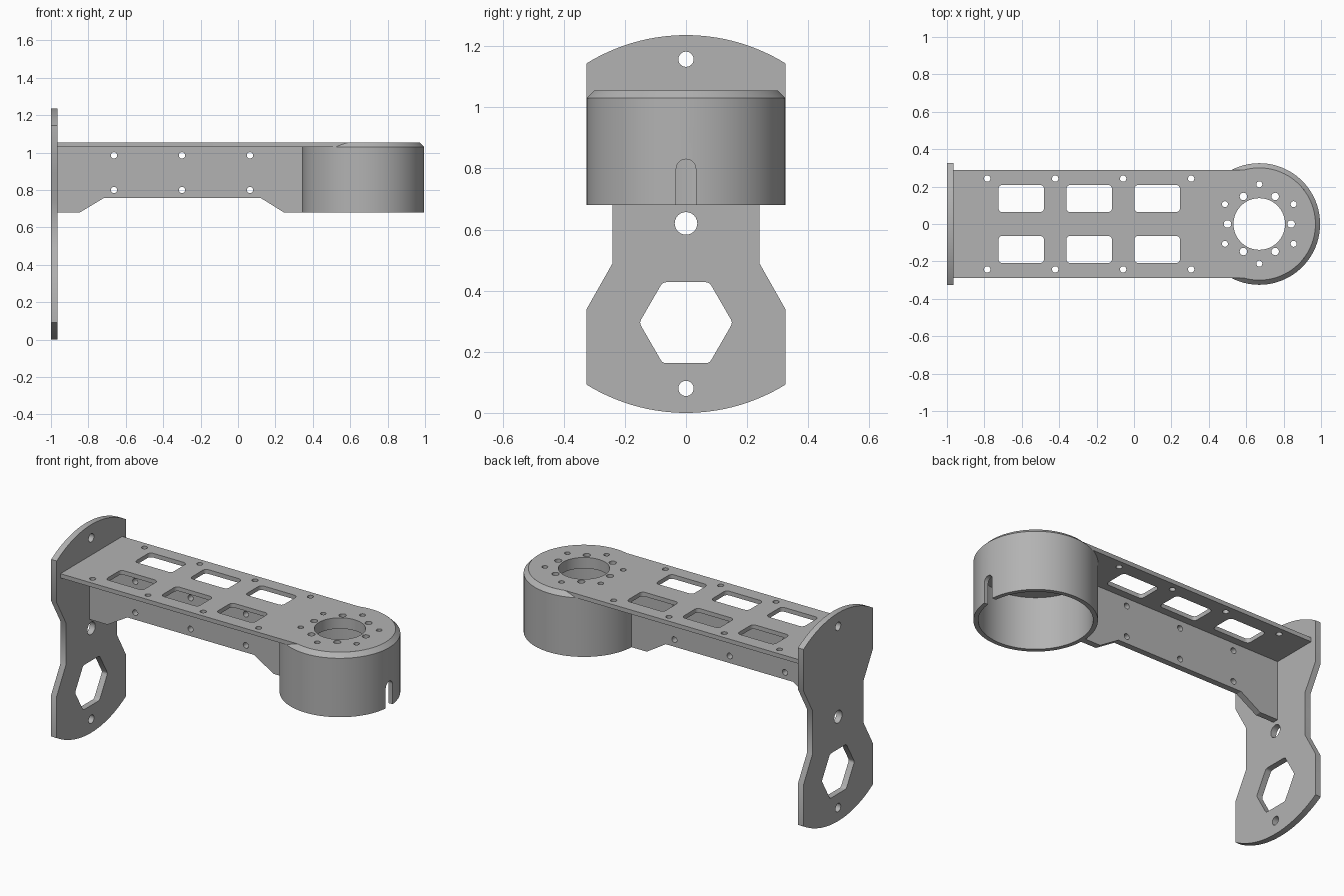
import bpy, bmesh, math
from math import sin, cos, pi, radians
from mathutils import Matrix

cube = bpy.data.objects.get("Cube")
if cube:
    bpy.data.objects.remove(cube, do_unlink=True)

grey = bpy.data.materials.new("machined_grey")
grey.use_nodes = True
grey.diffuse_color = (0.45, 0.45, 0.45, 1)
grey.node_tree.nodes["Principled BSDF"].inputs["Base Color"].default_value = (0.45, 0.45, 0.45, 1)

# Map a flat profile (u, v, depth) into the model's planes
XY = Matrix.Identity(4)
XZ = Matrix(((1, 0, 0, 0), (0, 0, -1, 0), (0, 1, 0, 0), (0, 0, 0, 1)))
YZ = Matrix(((0, 0, 1, 0), (1, 0, 0, 0), (0, 1, 0, 0), (0, 0, 0, 1)))


def arc(u, v, r, start, end, n):
    angles = [start + (end - start) * i / n for i in range(n + 1)]
    return [(u + r * cos(a), v + r * sin(a)) for a in angles]


def circle(u, v, r, n=24):
    return arc(u, v, r, 0, 2 * pi, n)[:-1]


def rounded(points, r, n=4):
    """Round every corner of a convex anticlockwise polygon."""
    result = []
    for i, (u, v) in enumerate(points):
        (pu, pv), (nu, nv) = points[i - 1], points[(i + 1) % len(points)]
        a0 = math.atan2(v - pv, u - pu) - pi / 2
        a1 = math.atan2(nv - v, nu - u) - pi / 2
        turn = (a1 - a0) % (2 * pi)
        mid, reach = a0 + turn / 2, r / cos(turn / 2)
        result += arc(u - reach * cos(mid), v - reach * sin(mid), r, a0, a0 + turn, n)
    return result


def finish(obj):
    bpy.ops.object.select_all(action='DESELECT')
    obj.select_set(True)
    bpy.context.view_layer.objects.active = obj
    bpy.ops.object.shade_smooth_by_angle(angle=radians(30))


def add_mesh(name, mesh):
    obj = bpy.data.objects.new(name, mesh)
    bpy.context.collection.objects.link(obj)
    mesh.materials.clear()
    mesh.materials.append(grey)
    return obj


def plate(name, outline, holes, plane, low, high):
    """Extrude an outline with holes between two depths of a plane."""
    curve = bpy.data.curves.new(name + "_profile", 'CURVE')
    curve.dimensions = '2D'
    curve.fill_mode = 'BOTH'
    curve.extrude = (high - low) / 2
    for loop in [outline] + holes:
        spline = curve.splines.new('POLY')
        spline.points.add(len(loop) - 1)
        for point, (u, v) in zip(spline.points, loop):
            point.co = (u, v, 0, 1)
        spline.use_cyclic_u = True
    helper = bpy.data.objects.new(name + "_profile", curve)
    bpy.context.collection.objects.link(helper)
    bpy.context.view_layer.update()
    graph = bpy.context.evaluated_depsgraph_get()
    mesh = bpy.data.meshes.new_from_object(helper.evaluated_get(graph))
    bpy.data.objects.remove(helper, do_unlink=True)
    mesh.transform(plane @ Matrix.Translation((0, 0, (low + high) / 2)))
    bm = bmesh.new()
    bm.from_mesh(mesh)
    bmesh.ops.remove_doubles(bm, verts=bm.verts, dist=0.0001)
    bmesh.ops.recalc_face_normals(bm, faces=bm.faces)
    bm.to_mesh(mesh)
    bm.free()
    obj = add_mesh(name, mesh)
    finish(obj)
    return obj


CUP_X, CUP_R, RIM_R = 0.67, 0.325, 0.30
BASE_Z, SHOULDER_Z, TOP_Z = 0.68, 1.03, 1.055

# End plate: waisted flange with round ends and a hexagonal opening
mid_z = 0.618
swing = math.asin(0.325 / mid_z)
right_side = [(0.325, 0.34), (0.24, 0.49), (0.24, 0.746), (0.325, 0.896)]
left_side = [(-u, v) for u, v in reversed(right_side)]
flange = (arc(0, mid_z, mid_z, -pi / 2 - swing, -pi / 2 + swing, 32) + right_side
          + arc(0, mid_z, mid_z, pi / 2 - swing, pi / 2 + swing, 32) + left_side)
hexagon = rounded(circle(0, 0.295, 0.153, 6), 0.02)
plate("end_plate", flange,
      [hexagon, circle(0, 0.08, 0.025), circle(0, 1.157, 0.025), circle(0, 0.62, 0.037)],
      YZ, -1, -0.964)

# Mounting holes around the cup axis
cup_holes = [circle(CUP_X, 0, 0.138, 64)]
for i in range(6):
    a = i * pi / 3
    cup_holes.append(circle(CUP_X + 0.17 * cos(a), 0.17 * sin(a), 0.02))
    a += pi / 6
    cup_holes.append(circle(CUP_X + 0.212 * cos(a), 0.212 * sin(a), 0.016))

# Top plate: long deck with two rows of windows and a round end
deck_holes = []
for side in (-1, 1):
    for i in range(4):
        deck_holes.append(circle(-0.785 + i * 0.3635, side * 0.243, 0.017))
    for i in range(3):
        u, v = -0.603 + i * 0.3635, side * 0.136
        corners = [(u - 0.122, v - 0.073), (u + 0.122, v - 0.073),
                   (u + 0.122, v + 0.073), (u - 0.122, v + 0.073)]
        deck_holes.append(rounded(corners, 0.022))
half = 0.29
bend = pi - math.asin(half / RIM_R)
deck = [(-0.964, half), (-0.964, -half)] + arc(CUP_X, 0, RIM_R, -bend, bend, 80)
plate("top_plate", deck, deck_holes + cup_holes, XY, SHOULDER_Z, TOP_Z)

# Cup ceiling: thickens the round end inside the cup
plate("cup_ceiling", circle(CUP_X, 0, RIM_R, 96), cup_holes, XY, 0.99, SHOULDER_Z)

# Central web under the deck
web = [(-0.964, BASE_Z), (-0.845, BASE_Z), (-0.715, 0.758), (0.12, 0.758),
       (0.245, BASE_Z), (0.358, BASE_Z), (0.358, SHOULDER_Z), (-0.964, SHOULDER_Z)]
web_holes = [circle(-0.663 + i * 0.3635, v, 0.017) for i in range(3) for v in (0.8, 0.985)]
plate("center_web", web, web_holes, XZ, -0.018, 0.018)

# Cup wall: revolved ring with a chamfered shoulder
bm = bmesh.new()
section = [(RIM_R, BASE_Z), (CUP_R, BASE_Z), (CUP_R, SHOULDER_Z), (RIM_R, TOP_Z)]
verts = [bm.verts.new((r, 0, z)) for r, z in section]
edges = [bm.edges.new((verts[i - 1], verts[i])) for i in range(4)]
bmesh.ops.spin(bm, geom=verts + edges, cent=(0, 0, 0), axis=(0, 0, 1),
               angle=2 * pi, steps=96, use_merge=True)
bmesh.ops.remove_doubles(bm, verts=bm.verts, dist=0.0001)
bmesh.ops.translate(bm, verts=bm.verts, vec=(CUP_X, 0, 0))
bmesh.ops.recalc_face_normals(bm, faces=bm.faces)
ring = bpy.data.meshes.new("cup_wall")
bm.to_mesh(ring)
bm.free()
cup = add_mesh("cup_wall", ring)

# Cable slot in the outer side of the cup
slot = arc(0, 0.798, 0.032, 0, pi, 16) + [(-0.032, 0.6), (0.032, 0.6)]
cutter = plate("slot_cutter", slot, [], YZ, 0.9, 1.1)
cutter.hide_render = True
cut = cup.modifiers.new("slot", 'BOOLEAN')
cut.operation = 'DIFFERENCE'
cut.solver = 'EXACT'
cut.object = cutter
bpy.context.view_layer.objects.active = cup
bpy.ops.object.modifier_apply(modifier="slot")
bpy.data.objects.remove(cutter, do_unlink=True)
finish(cup)
